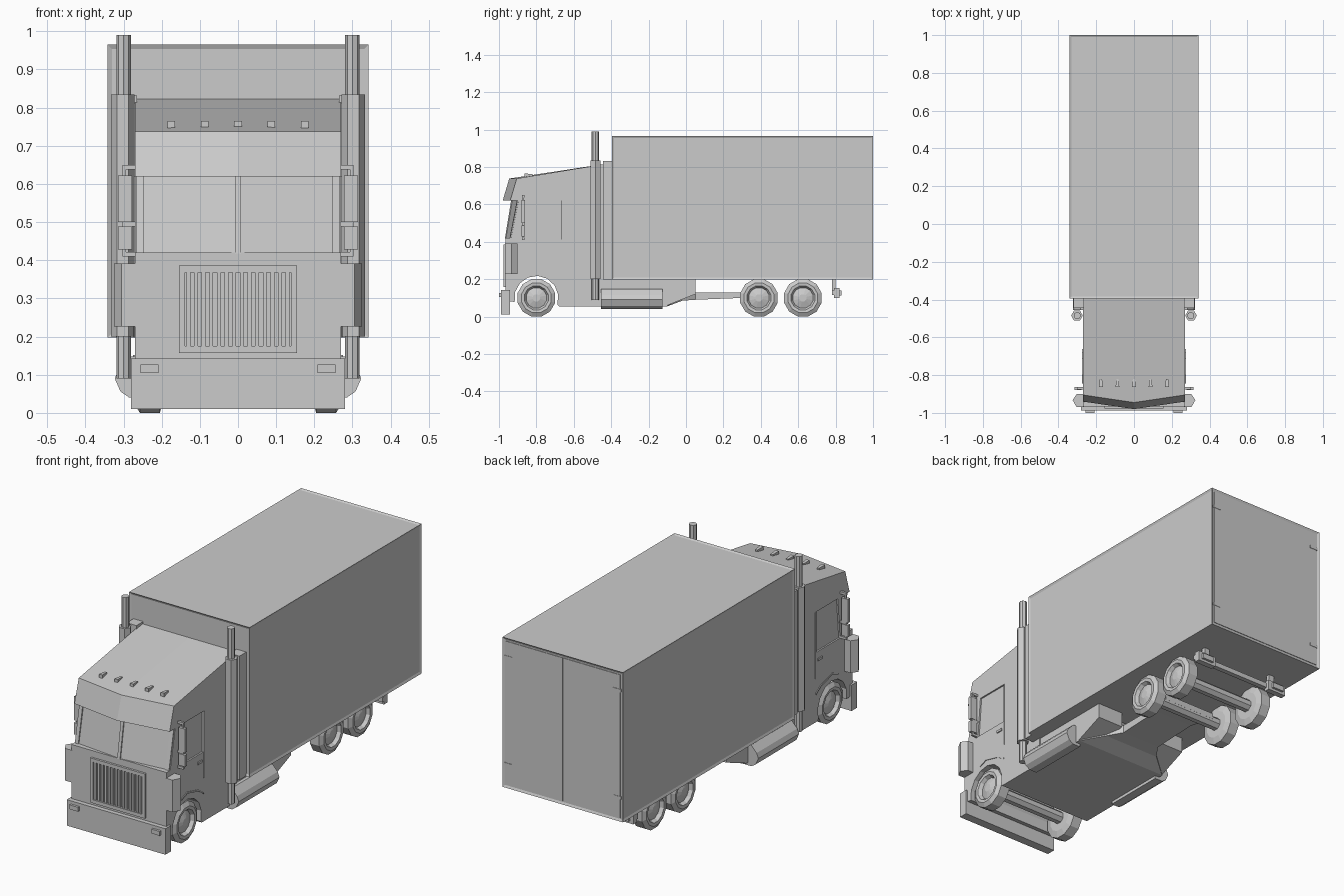
import bpy, bmesh
from math import sin, cos, pi

if "Cube" in bpy.data.objects:
    bpy.data.objects.remove(bpy.data.objects["Cube"])


def finish(name, bm):
    bmesh.ops.recalc_face_normals(bm, faces=bm.faces)
    me = bpy.data.meshes.new(name)
    bm.to_mesh(me)
    bm.free()
    ob = bpy.data.objects.new(name, me)
    bpy.context.collection.objects.link(ob)
    return ob


def loft(name, rings, closed_ends=True):
    """Skin a list of equal-length point rings and cap both ends."""
    bm = bmesh.new()
    vs = [[bm.verts.new(p) for p in r] for r in rings]
    n = len(vs[0])
    for a, b in zip(vs, vs[1:]):
        for i in range(n):
            j = (i + 1) % n
            bm.faces.new((a[i], a[j], b[j], b[i]))
    if closed_ends:
        bm.faces.new(vs[0])
        bm.faces.new(vs[-1])
    return finish(name, bm)


def box(name, x0, x1, y0, y1, z0, z1):
    def ring(z):
        return [(x0, y0, z), (x1, y0, z), (x1, y1, z), (x0, y1, z)]
    return loft(name, [ring(z0), ring(z1)])


def sided_box(name, s, x0, x1, *rest):
    return box(name, min(s * x0, s * x1), max(s * x0, s * x1), *rest)


def tube(name, x, y, r, z0, z1, n=6):
    def ring(z):
        return [(x + r * cos(2 * pi * i / n), y + r * sin(2 * pi * i / n), z) for i in range(n)]
    return loft(name, [ring(z0), ring(z1)])


def lathe_x(name, y, z, prof, n=12):
    """Turn (radius, x) pairs about an axis parallel to x."""
    return loft(name, [[(x, y + r * sin(2 * pi * (i + .5) / n), z + r * cos(2 * pi * (i + .5) / n))
                        for i in range(n)] for r, x in prof])


# Cargo body with shallow recessed panels inside a rim
cargo = box("cargo_box", -.342, .342, -.395, 1, .197, .965)
bm = bmesh.new()
bm.from_mesh(cargo.data)
bm.normal_update()
panels = [f for f in bm.faces if f.normal.z > -.5]
bmesh.ops.inset_individual(bm, faces=panels, thickness=.016, depth=0)
for f in panels:
    bmesh.ops.translate(bm, verts=f.verts, vec=-f.normal * .005)
bm.to_mesh(cargo.data)
bm.free()

# Rear doors and hinges
for s in (-1, 1):
    sided_box("rear_door", s, .002, .325, .985, .998, .214, .948)
    for z in (.31, .86):
        sided_box("door_hinge", s, .285, .33, .99, 1, z, z + .015)

# Cab: side profile (side y, centre y, z) with wheel arch, lofted into a V front
WY, WZ = -.8, .1
prof = [(-.395, -.395, .822), (-.905, -.945, .738), (-.94, -.98, .62), (-.895, -.93, .62),
        (-.935, -.963, .42), (-.965, -.965, .42), (-.965, -.965, .085)]
for i in range(9):
    a = pi * (1.06 - i * 1.16 / 8)
    y, z = WY + .118 * cos(a), WZ + .118 * sin(a)
    prof.append((y, y, z))
prof += [(-.68, -.68, .055), (-.395, -.395, .055)]
cab = loft("cab", [[(-.27, a, z) for a, b, z in prof], [(0, b, z) for a, b, z in prof],
                   [(.27, a, z) for a, b, z in prof]])

# Side windows cut into the cab
for s in (-1, 1):
    pts = [(-.863, .412), (-.665, .412), (-.665, .62), (-.845, .62)]
    cut = loft("window_cutter", [[(s * x, y, z) for y, z in pts] for x in (.262, .3)])
    cut.hide_render = True
    m = cab.modifiers.new("window", 'BOOLEAN')
    m.object = cut
    m.operation = 'DIFFERENCE'
    m.solver = 'EXACT'
    bpy.context.view_layer.objects.active = cab
    bpy.ops.object.modifier_apply(modifier=m.name)
    bpy.data.objects.remove(cut)

# Windscreen posts follow the raked glass
for x0, x1 in ((-.267, -.246), (-.008, .008), (.246, .267)):
    def glass(x, low):
        t = 1 - abs(x) / .27
        return (-.935 - .028 * t) if low else (-.895 - .035 * t)
    loft("windscreen_post", [[(x0, glass(x0, lo) - .006, z), (x1, glass(x1, lo) - .006, z),
                              (x1, glass(x1, lo) + .01, z), (x0, glass(x0, lo) + .01, z)]
                             for lo, z in ((True, .418), (False, .622))])

# Grille frame and upright slats
for z0, z1 in ((.157, .175), (.368, .386)):
    box("grille_rail", -.155, .155, -.976, -.96, z0, z1)
for s in (-1, 1):
    sided_box("grille_side", s, .139, .155, -.976, -.96, .175, .368)
for i in range(14):
    x = -.13 + i * .02
    box("grille_slat", x - .005, x + .005, -.973, -.96, .175, .368)

# Front bumper and roof marker lights
box("front_bumper", -.28, .28, -.988, -.942, .01, .143)
for i in range(5):
    x = (i - 2) * .0875
    loft("roof_light", [[(x - w, -.863, .742), (x - w, -.863, .765), (x - w * .6, -.82, .762),
                         (x - w * .6, -.82, .745)] for w in (.01, -.01)])

# Underbody, tapering up into the narrow chassis spine
def section(y, w, z0, z1):
    return [(-w, y, z0), (w, y, z0), (w, y, z1), (-w, y, z1)]
box("underbody", -.265, .265, -.42, -.1, .055, .198)
loft("chassis_spine", [section(-.1, .262, .055, .198), section(-.02, .16, .085, .198),
                       section(.05, .11, .09, .13), section(.3, .11, .1, .13),
                       section(.42, .15, .1, .13)])
for s in (-1, 1):
    loft("flank_fairing", [[(s * .265, -.1, .06), (s * .265, -.1, .198), (s * .12, -.1, .198), (s * .12, -.1, .06)],
                           [(s * .265, .05, .12), (s * .265, .05, .198), (s * .12, .05, .198), (s * .12, .05, .12)]])

# Wheels and axles
for y in (-.8, .39, .625):
    lathe_x("axle", y, .1, [(.032, -.2), (.032, .2)], 8)
    for s in (-1, 1):
        lathe_x("wheel", y, WZ, [(r, s * x) for r, x in (
            (.07, .195), (.1035, .205), (.1035, .257), (.082, .27), (.066, .268), (.056, .25), (.02, .262))])

for s in (-1, 1):
    # Headlamp on the bumper, wrap-around corner pod
    sided_box("front_lamp", s, .208, .256, -1, -.985, .105, .127)
    pod = [(.265, -.9), (.303, -.9), (.325, -.932), (.305, -.968), (.265, -.968)]
    loft("corner_pod", [[(s * x, y, z) for x, y in pod] for z in (.227, .392)])
    # Mirrors with brackets
    sided_box("mirror", s, .278, .315, -.88, -.862, .5, .622)
    sided_box("lower_mirror", s, .278, .315, -.88, -.862, .428, .488)
    sided_box("mirror_rod", s, .293, .303, -.874, -.866, .41, .65)
    for z in (.41, .489, .638):
        sided_box("mirror_bracket", s, .265, .303, -.876, -.864, z, z + .012)
    # Door handle, door shut line and fender lip
    sided_box("door_handle", s, .268, .276, -.715, -.68, .365, .377)
    sided_box("door_edge", s, .268, .273, -.667, -.661, .28, .62)
    arch = [(-.845, .24), (-.8, .258), (-.71, .235), (-.665, .205)]
    lip = arch + [(y, z - .008) for y, z in reversed(arch)]
    loft("fender_lip", [[(s * x, y, z) for y, z in lip] for x in (.265, .274)])
    # Exhaust stack with muffler and the panel behind it
    tube("exhaust_pipe", s * .3, -.485, .019, .09, .99, 8)
    tube("exhaust_muffler", s * .302, -.485, .031, .2, .835)
    sided_box("stack_panel", s, .265, .32, -.445, -.39, .197, .832)
    # Side tank
    tank = [(.24, .04), (.285, .04), (.308, .056), (.323, .09), (.313, .115), (.282, .148), (.24, .148)]
    loft("fuel_tank", [[(s * x, y, z) for x, z in tank] for y in (-.455, -.125)])
    # Rear bumper ends and hangers
    sided_box("rear_hanger", s, .19, .22, .78, .8, .12, .2)
    sided_box("rear_lamp", s, .17, .275, .79, .82, .1, .152)
    sided_box("rear_lens", s, .19, .255, .82, .832, .113, .14)
box("rear_bar", -.275, .275, .78, .805, .115, .14)
